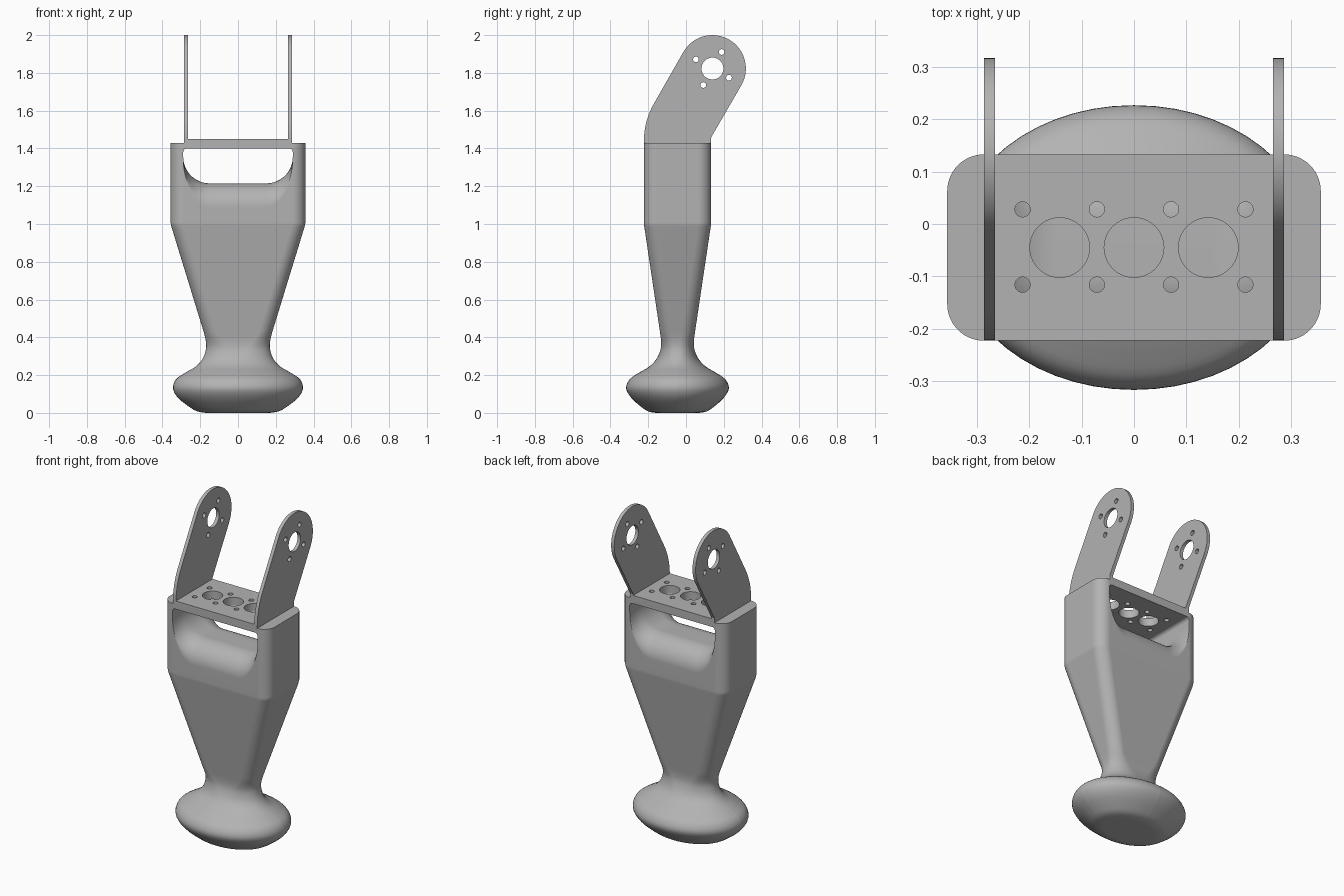
import bpy, bmesh
from math import sin, cos, pi, radians, sqrt
from mathutils import Vector

if "Cube" in bpy.data.objects:
    bpy.data.objects.remove(bpy.data.objects["Cube"])

grey = bpy.data.materials.new("plain grey")
grey.use_nodes = True
grey.diffuse_color = (0.45, 0.45, 0.45, 1)
grey.node_tree.nodes["Principled BSDF"].inputs["Base Color"].default_value = (0.45, 0.45, 0.45, 1)

CY = -0.045           # body centre line in y
HX, HY = 0.357, 0.178  # half size of the upper block
TOP = 1.43


def loft(bm, rings):
    """Skin closed rings of equal length and cap both ends."""
    vs = [[bm.verts.new(p) for p in ring] for ring in rings]
    n = len(vs[0])
    for a, b in zip(vs, vs[1:]):
        for i in range(n):
            j = (i + 1) % n
            bm.faces.new((a[i], a[j], b[j], b[i]))
    bm.faces.new(vs[0])
    bm.faces.new(vs[-1])


def make(name, solids):
    bm = bmesh.new()
    for rings in solids:
        loft(bm, rings)
    bmesh.ops.remove_doubles(bm, verts=bm.verts, dist=1e-5)
    bmesh.ops.recalc_face_normals(bm, faces=bm.faces)
    me = bpy.data.meshes.new(name)
    bm.to_mesh(me)
    bm.free()
    me.materials.append(grey)
    ob = bpy.data.objects.new(name, me)
    bpy.context.collection.objects.link(ob)
    return ob


def select(ob):
    bpy.ops.object.select_all(action='DESELECT')
    ob.select_set(True)
    bpy.context.view_layer.objects.active = ob


def cut(ob, solids):
    cutter = make("cutter", solids)
    cutter.hide_render = True
    m = ob.modifiers.new("cut", 'BOOLEAN')
    m.operation, m.solver, m.object = 'DIFFERENCE', 'EXACT', cutter
    select(ob)
    bpy.ops.object.modifier_apply(modifier=m.name)
    bpy.data.objects.remove(cutter)


def finish(ob):
    select(ob)
    bpy.ops.object.shade_smooth_by_angle(angle=radians(30))
    w = ob.modifiers.new("normals", 'WEIGHTED_NORMAL')
    w.keep_sharp = True


def drill(axis, u, v, r, lo, hi):
    """Round hole along x or z."""
    ring = [(u + r * cos(2 * pi * i / 40), v + r * sin(2 * pi * i / 40)) for i in range(40)]
    if axis == 'x':
        return [[(t, a, b) for a, b in ring] for t in (lo, hi)]
    return [[(a, b, t) for a, b in ring] for t in (lo, hi)]


def section(hx, hy, z, steps=14):
    """Oval at the foot, turning into a rounded rectangle above the neck."""
    k = min(1, max(0, (0.43 - z) / 0.18))
    k = k * k * (3 - 2 * k)
    rx, ry = 0.07 + (hx * 0.995 - 0.07) * k, 0.07 + (hy * 0.995 - 0.07) * k
    pts = []
    for q, (sx, sy) in enumerate([(1, 1), (-1, 1), (-1, -1), (1, -1)]):
        for i in range(steps + 1):
            a = (q + i / steps) * pi / 2
            pts.append((sx * (hx - rx) + rx * cos(a), CY + sy * (hy - ry) + ry * sin(a), z))
    return pts


# Body: bulbous foot, neck, tapered shaft and upper block
keys = [Vector(k) for k in [
    (.17, .115, 0), (.215, .155, .008), (.255, .19, .03), (.318, .245, .08),
    (.344, .272, .13), (.328, .253, .178), (.28, .205, .212), (.225, .15, .245),
    (.188, .112, .285), (.17, .09, .335), (.17, .087, .38), (.182, .093, .43)]]
path = []
for i in range(len(keys) - 1):
    p0, p1, p2 = keys[max(i - 1, 0)], keys[i], keys[i + 1]
    p3 = keys[min(i + 2, len(keys) - 1)]
    for s in range(4):
        t = s / 4
        path.append(p1 + 0.5 * t * ((p2 - p0) + t * ((2 * p0 - 5 * p1 + 4 * p2 - p3)
                    + t * (3 * p1 - p0 - 3 * p2 + p3))))
path += [keys[-1], (.353, .176, .987), (HX, HY, 1.008), (HX, HY, TOP)]
body = make("body", [[section(*p) for p in path]])


# Window through the block, with a sill that rolls over to the front and back
def window(y, sill):
    pts = []
    for cx, cz, rx, rz, q in [(.15, 1.355, .14, 1.355 - sill, 3), (.27, 1.38, .02, .02, 0),
                              (-.27, 1.38, .02, .02, 1), (-.15, 1.355, .14, 1.355 - sill, 2)]:
        for i in range(13):
            a = (q + i / 12) * pi / 2
            pts.append((cx + rx * cos(a), y, cz + rz * sin(a)))
    return pts


roll = 0.125
half = [(HY - roll + roll * sin(i * pi / 24), 1.215 - roll * (1 - cos(i * pi / 24))) for i in range(13)]
half.append((HY + 0.1, 1.215 - roll))
rows = [(-d, s) for d, s in reversed(half)] + half
cut(body, [[window(CY + d, s) for d, s in rows]])

# Deck plate with lightening and screw holes
deck_holes = [drill('z', x, CY, .057, 1.36, 1.5) for x in (-.142, 0, .142)]
deck_holes += [drill('z', x, CY + y, .0145, 1.36, 1.5)
               for x in (-.213, -.071, .071, .213) for y in (-.071, .073)]
cut(body, deck_holes)
finish(body)
w = 0.287
deck = make("deck", [[[(-w, CY - HY, z), (w, CY - HY, z), (w, CY + HY, z), (-w, CY + HY, z)]
                      for z in (TOP, 1.45)]])
cut(deck, deck_holes)
finish(deck)

# Pair of leaning bracket arms with round ends
PY, PZ, R = 0.14, 1.823, 0.177
outline = [(CY + HY, TOP), (CY + HY, 1.458)]
for i in range(33):
    a = radians(-30 + 180 * i / 32)
    outline.append((PY + R * cos(a), PZ + R * sin(a)))
a, b, c = Vector((-.168, 1.641)), Vector((CY - HY, 1.546)), Vector((CY - HY, 1.436))
for i in range(13):
    t = i / 12
    outline.append(tuple(a * (1 - t) ** 2 + b * 2 * t * (1 - t) + c * t * t))
outline.append((CY - HY, TOP))

for side, name in ((1, "left_arm"), (-1, "right_arm")):
    arm = make(name, [[[(side * x, y, z) for y, z in outline] for x in (.266, w)]])
    holes = [drill('x', PY, PZ, .058, side * .2, side * .35)]
    for k in range(4):
        a = radians(61 + 90 * k)
        holes.append(drill('x', PY + .1 * cos(a), PZ + .1 * sin(a), .015, side * .2, side * .35))
    cut(arm, holes)
    finish(arm)
